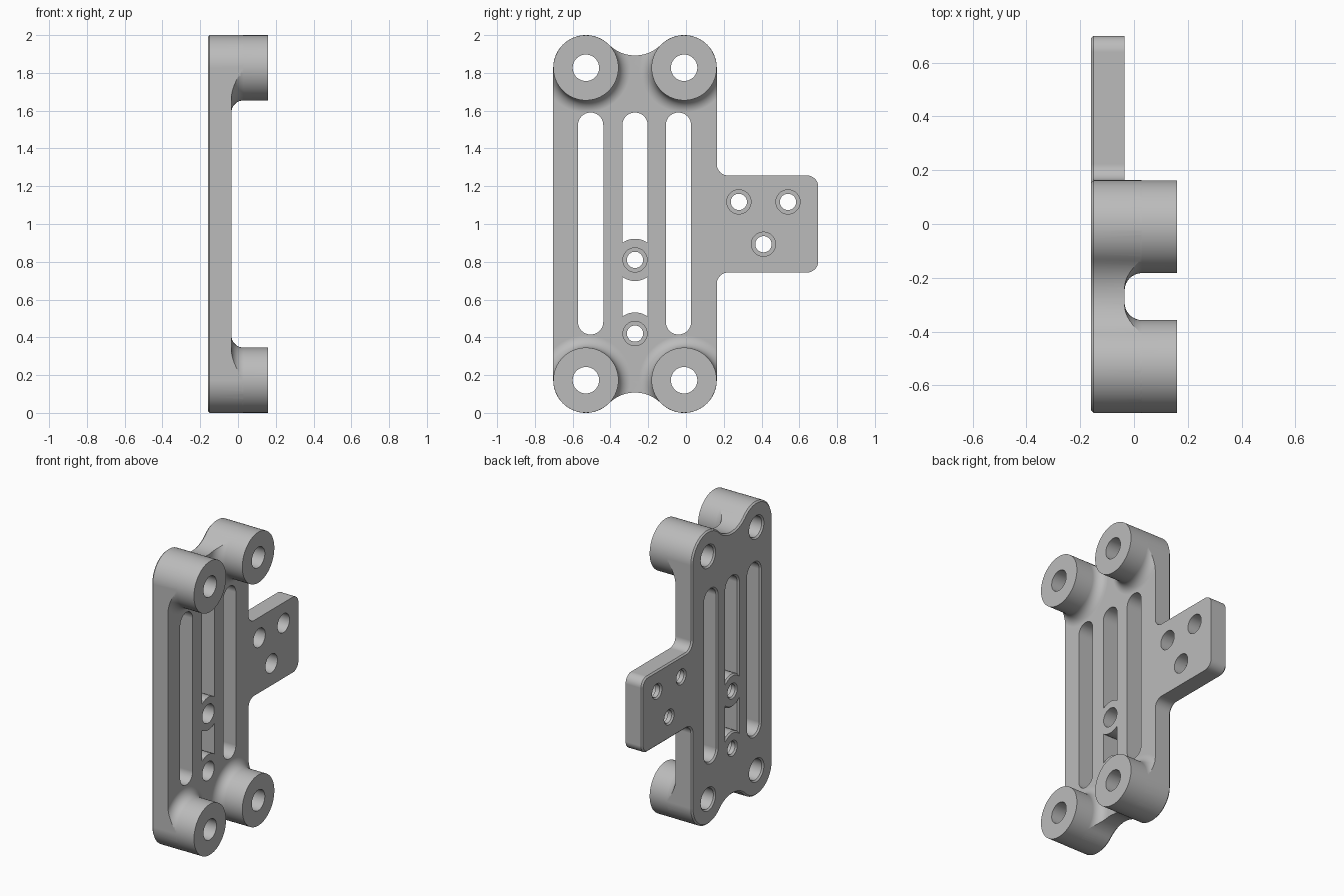
import bpy, bmesh
from math import sin, cos, radians, ceil
from mathutils import Vector

if "Cube" in bpy.data.objects:
    bpy.data.objects.remove(bpy.data.objects["Cube"])

grey = bpy.data.materials.new("plain grey")
grey.use_nodes = True
grey.diffuse_color = (0.5, 0.5, 0.5, 1)
grey.node_tree.nodes["Principled BSDF"].inputs["Base Color"].default_value = (0.5, 0.5, 0.5, 1)

BACK, FACE, TOP = -0.16, -0.035, 0.16     # plate back, plate front, boss ends
CH = 0.01                                 # back edge chamfer
R = 0.173                                 # boss radius
BOSSES = [(y, z) for y in (-0.53, -0.01) for z in (R, 2 - R)]


def arc(y, z, r, a0, a1):
    n = max(2, ceil(abs(a1 - a0) / 5))
    angles = [radians(a0 + (a1 - a0) * i / n) for i in range(n + 1)]
    return [Vector((y + r * cos(a), z + r * sin(a))) for a in angles]


def circle(y, z, r):
    return arc(y, z, r, 0, 360)[:-1]


def clean(points):
    return [p for i, p in enumerate(points) if (p - points[i - 1]).length > 1e-4]


def offset(points, d):
    """Move a counter-clockwise outline outwards by d."""
    out = []
    for i, p in enumerate(points):
        a = (p - points[i - 1]).normalized()
        b = (points[(i + 1) % len(points)] - p).normalized()
        na, nb = Vector((a.y, -a.x)), Vector((b.y, -b.x))
        out.append(p + (na + nb) * d / (1 + na.dot(nb)))
    return out


def loft(bm, sections):
    """Solid through a list of (x, outline) sections."""
    rings = [[bm.verts.new((x, p.x, p.y)) for p in loop] for x, loop in sections]
    for lo, hi in zip(rings, rings[1:]):
        for i in range(len(lo)):
            bm.faces.new((lo[i - 1], lo[i], hi[i], hi[i - 1]))
    bm.faces.new(rings[0][::-1])
    bm.faces.new(rings[-1])


def finish(bm, name):
    bmesh.ops.recalc_face_normals(bm, faces=bm.faces)
    mesh = bpy.data.meshes.new(name)
    bm.to_mesh(mesh)
    bm.free()
    mesh.materials.append(grey)
    ob = bpy.data.objects.new(name, mesh)
    bpy.context.collection.objects.link(ob)
    return ob


def boolean(ob, other, operation):
    mod = ob.modifiers.new("bool", 'BOOLEAN')
    mod.operation, mod.object, mod.solver = operation, other, 'EXACT'
    bpy.context.view_layer.objects.active = ob
    bpy.ops.object.modifier_apply(modifier=mod.name)
    bpy.data.objects.remove(other)


# Plate outline with scalloped ends and a side flange
ry = -0.01
scallop = 0.26 * 2 ** 0.5 - R
edge, low, high, f = ry + R, 0.743, 1.257, 0.06
outline = clean(
    arc(-0.53, R, R, 180, 315) + arc(-0.27, R - 0.26, scallop, 135, 45)
    + arc(ry, R, R, 225, 360) + arc(edge + f, low - f, f, 180, 90)
    + arc(0.70 - f, low + f, f, 270, 360) + arc(0.70 - f, high - f, f, 0, 90)
    + arc(edge + f, high + f, f, 270, 180) + arc(ry, 2 - R, R, 0, 135)
    + arc(-0.27, 2.26 - R, scallop, 315, 225) + arc(-0.53, 2 - R, R, 45, 180))
bm = bmesh.new()
loft(bm, [(BACK, offset(outline, -CH)), (BACK + CH, outline), (0.3, outline)])
bracket = finish(bm, "mounting_bracket")

# Height envelope: flat slab plus four bosses with filleted roots
bm = bmesh.new()
slab = [Vector(p) for p in ((-1, -0.5), (1, -0.5), (1, 2.5), (-1, 2.5))]
loft(bm, [(-0.3, slab), (FACE, slab)])
envelope = finish(bm, "height_envelope")
bm = bmesh.new()
fil, br = 0.065, R - 0.0005
for y, z in BOSSES:
    sections = [(-0.1, circle(y, z, br + fil))]
    for i in range(9):
        a = radians(90 * i / 8)
        sections.append((FACE + fil * (1 - cos(a)), circle(y, z, br + fil * (1 - sin(a)))))
    sections.append((TOP, circle(y, z, br)))
    loft(bm, sections)
boolean(envelope, finish(bm, "boss_flares"), 'UNION')
boolean(bracket, envelope, 'INTERSECT')

# Cutters: all openings flare slightly at the back
bm = bmesh.new()


def cut_outline(points):
    points = clean(points)
    loft(bm, [(BACK - CH, offset(points, 2 * CH)), (BACK + CH, points), (0.3, points)])


# Boss holes
for y, z in BOSSES:
    cut_outline(circle(y, z, 0.07))

# Long slots
w, s0, s1 = 0.067, 0.415, 1.59
for y in (-0.505, -0.04):
    cut_outline(arc(y, s0 + w, w, 180, 360) + arc(y, s1 - w, w, 0, 180))

# Middle slot, interrupted by round collars
my, z_low, z_high, cr, half = -0.27, 0.42, 0.81, 0.112, 36.7
cut_outline(arc(my, z_high, cr, 90 + half, 90 - half) + arc(my, s1 - w, w, 0, 180))
cut_outline(arc(my, z_low, cr, 90 + half, 90 - half)
            + arc(my, z_high, cr, 270 + half, 270 - half))

# Counterbored screw holes
for y, z in ((my, z_low), (my, z_high), (0.28, 1.117), (0.54, 1.117), (0.41, 0.893)):
    small, large = 0.043, 0.064
    loft(bm, [(BACK - CH, circle(y, z, small + 2 * CH)), (BACK + CH, circle(y, z, small)),
              (-0.12, circle(y, z, small)), (-0.12, circle(y, z, large)),
              (0.3, circle(y, z, large))])
boolean(bracket, finish(bm, "opening_cutters"), 'DIFFERENCE')

# Smooth rounds, crisp edges
bpy.ops.object.select_all(action='DESELECT')
bracket.select_set(True)
bpy.context.view_layer.objects.active = bracket
bpy.ops.object.shade_smooth_by_angle(angle=radians(30))
wn = bracket.modifiers.new("flat faces", 'WEIGHTED_NORMAL')
wn.keep_sharp = True
wn.weight = 100
